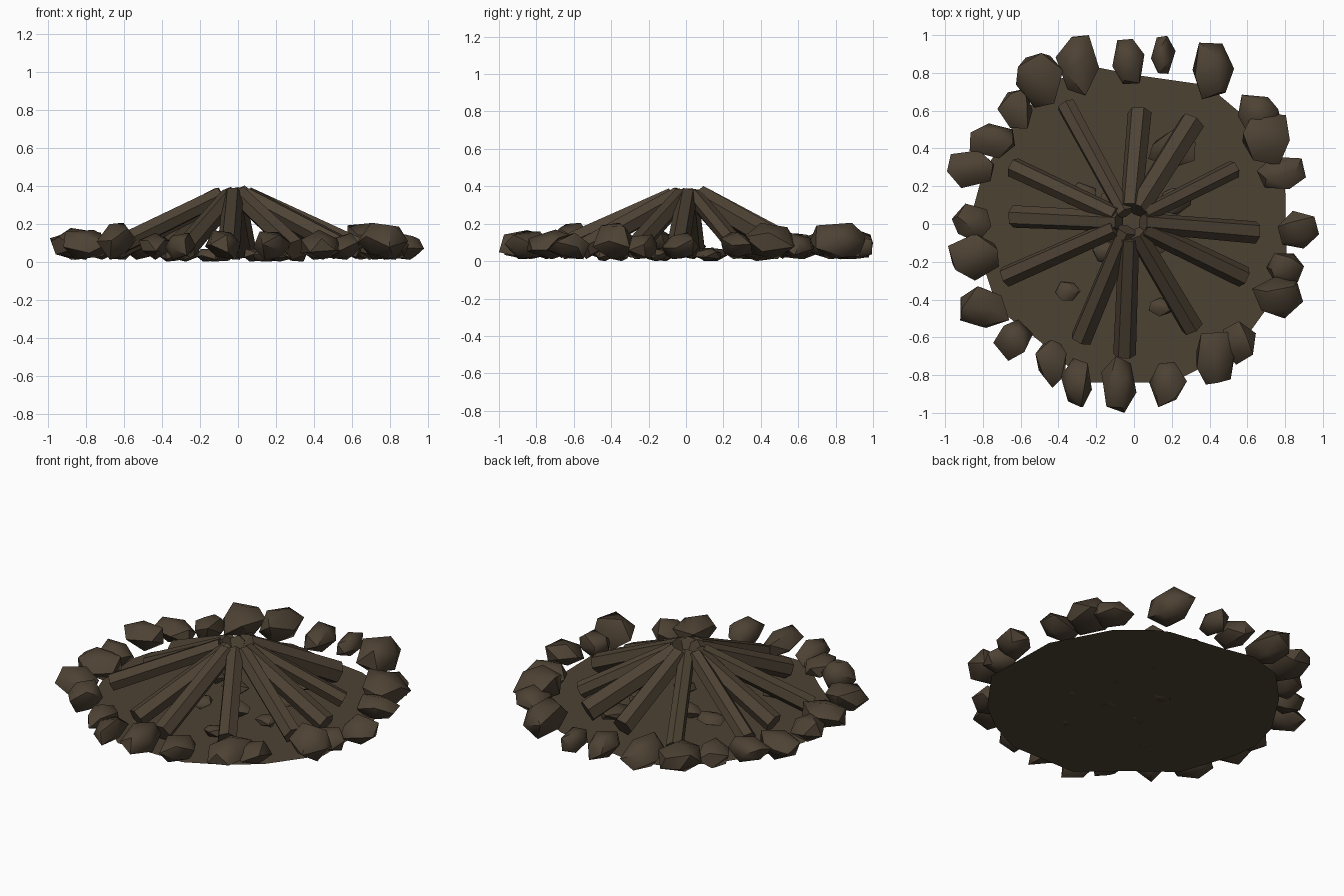
import bpy, bmesh, math, random
from mathutils import Vector, Euler

random.seed(4)
if "Cube" in bpy.data.objects:
    bpy.data.objects.remove(bpy.data.objects["Cube"], do_unlink=True)

# One earthy colour for the whole fire pit
brown = bpy.data.materials.new("dark brown")
brown.use_nodes = True
colour = (0.075, 0.054, 0.034, 1)
brown.diffuse_color = colour
shader = brown.node_tree.nodes["Principled BSDF"]
shader.inputs["Base Color"].default_value = colour
shader.inputs["Roughness"].default_value = 0.9


def finish(bm, name, smooth_angle=None):
    """Turn a bmesh into a named object with the shared colour."""
    mesh = bpy.data.meshes.new(name)
    bmesh.ops.recalc_face_normals(bm, faces=bm.faces)
    bm.to_mesh(mesh)
    bm.free()
    mesh.materials.append(brown)
    obj = bpy.data.objects.new(name, mesh)
    bpy.context.collection.objects.link(obj)
    if smooth_angle:
        bpy.ops.object.select_all(action="DESELECT")
        obj.select_set(True)
        bpy.context.view_layer.objects.active = obj
        bpy.ops.object.shade_smooth_by_angle(angle=math.radians(smooth_angle))
    return obj


def stone(name, x, y, half_x, half_y, bottom, top):
    """Rough low-poly stone that exactly fills the given box."""
    bm = bmesh.new()
    bmesh.ops.create_icosphere(bm, subdivisions=1, radius=1)
    turn = Euler([random.uniform(0, math.tau) for _ in range(3)]).to_matrix()
    for v in bm.verts:
        v.co = turn @ v.co * random.uniform(0.85, 1.15)
    centre = (x, y, (bottom + top) / 2)
    half = (half_x, half_y, (top - bottom) / 2)
    for axis in range(3):
        values = [v.co[axis] for v in bm.verts]
        low, high = min(values), max(values)
        for v in bm.verts:
            unit = 2 * (v.co[axis] - low) / (high - low) - 1
            v.co[axis] = centre[axis] + half[axis] * unit
    return finish(bm, name, 45)


def log(name, outer, inner, radius):
    """Six-sided log running between two points."""
    bm = bmesh.new()
    axis = inner - outer
    bmesh.ops.create_cone(bm, cap_ends=True, segments=6, radius1=radius,
                          radius2=radius * 0.9, depth=axis.length)
    turn = axis.to_track_quat("Z", "Y")
    spin = Euler((0, 0, random.uniform(0, 1))).to_quaternion()
    for v in bm.verts:
        v.co = turn @ (spin @ v.co) + (outer + inner) / 2
    return finish(bm, name, 30)


# Flat patch of earth with an uneven outline
outline = [(-.2, .83), (0, .79), (.35, .74), (.43, .7), (.62, .54), (.8, .2),
           (.81, -.3), (.6, -.59), (.42, -.73), (.2, -.84), (-.25, -.84),
           (-.5, -.62), (-.72, -.45), (-.84, -.1), (-.86, .05), (-.8, .27),
           (-.62, .55), (-.42, .76)]
bm = bmesh.new()
bm.faces.new([bm.verts.new((x, y, 0.005)) for x, y in reversed(outline)])
ground = finish(bm, "earth_patch")
if ground.data.polygons[0].normal.z < 0:
    ground.data.flip_normals()

# Ring of stones: centre x, centre y, half width, half depth
ring = [(-.3, .84, .115, .16), (-.5, .76, .125, .145), (-.03, .86, .085, .12),
        (.155, .895, .065, .1), (.42, .81, .11, .15), (.66, .59, .11, .095),
        (.7, .45, .125, .14), (.78, .27, .13, .085), (.87, -.03, .11, .1),
        (.8, -.235, .1, .08), (.76, -.39, .135, .11), (.555, -.63, .09, .115),
        (.435, -.71, .105, .14), (.18, -.85, .1, .12), (-.08, -.85, .093, .15),
        (-.305, -.84, .082, .13), (-.44, -.74, .082, .127),
        (-.64, -.615, .105, .11), (-.79, -.44, .13, .11),
        (-.85, -.175, .135, .125), (-.86, .005, .105, .103),
        (-.865, .29, .125, .1), (-.75, .44, .12, .093), (-.63, .61, .093, .105)]
tall = {4, 6, 10, 17}
for i, (x, y, hx, hy) in enumerate(ring):
    top = 0.205 if i in tall else 0.11 + hx * hy * 4
    stone(f"ring_stone_{i + 1}", x, y, hx, hy, 0.01, min(top, 0.205))

# Logs leaning together: foot x, foot y, radius
feet = [(-.36, .63, .052), (.03, .59, .064), (.31, .54, .07), (.53, .29, .05),
        (.645, -.045, .06), (.58, -.28, .058), (.31, -.55, .06),
        (-.05, -.69, .06), (-.28, -.61, .06), (-.68, -.28, .056),
        (-.64, .04, .06), (-.64, .3, .055)]
for i, (x, y, r) in enumerate(feet):
    foot = Vector((x, y, 0))
    tip = foot.normalized() * random.uniform(0.04, 0.09)
    tip += Vector((-0.02, 0.01, 0.345))
    log(f"log_{i + 1}", foot + Vector((0, 0, r + 0.005)), tip, r)

# Flat pebbles and embers scattered under the logs
pebbles = [(.2, .4, .125, .1), (-.28, .15, .08, .07), (-.35, -.355, .067, .05),
           (.14, -.44, .06, .05), (.1, -.12, .07, .06), (-.1, .12, .09, .06),
           (.22, .12, .08, .07), (-.15, -.15, .07, .06), (.3, -.15, .06, .05)]
for i, (x, y, hx, hy) in enumerate(pebbles):
    stone(f"pebble_{i + 1}", x, y, hx, hy, 0, 0.05 + hx * 0.25)
